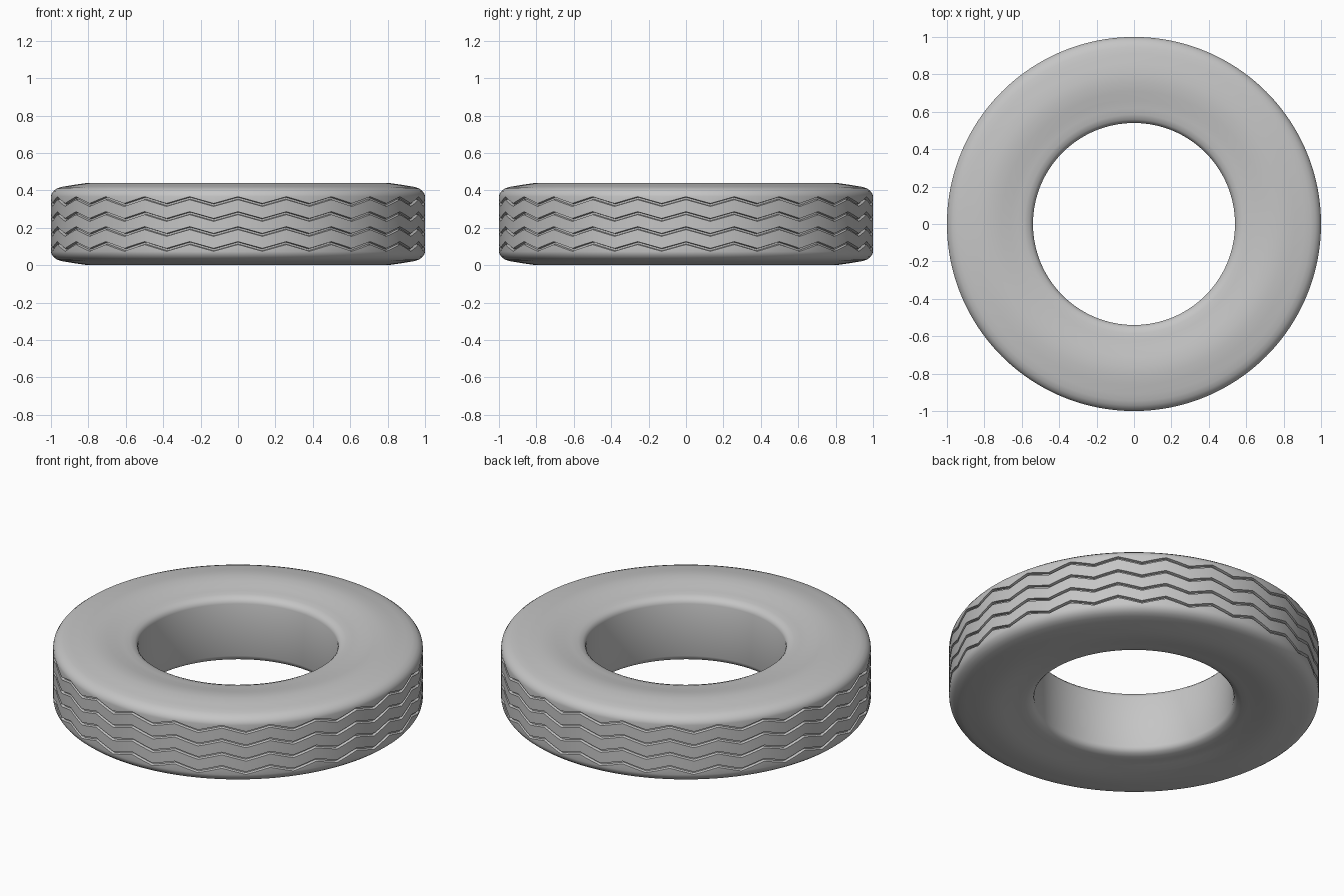
import bpy, bmesh, math

cube = bpy.data.objects.get("Cube")
if cube:
    bpy.data.objects.remove(cube, do_unlink=True)

MID = 0.22          # half the tyre width
COLUMNS = 192       # steps around the axle
ZIGZAGS = 24        # zigzag repeats around the tread
SWING = 0.018       # zigzag height to each side
GROOVE_HALF = 0.008
GROOVE_DEPTH = 0.016

rubber = bpy.data.materials.new("grey_rubber")
rubber.use_nodes = True
colour = (0.56, 0.56, 0.56, 1)
rubber.diffuse_color = colour
bsdf = rubber.node_tree.nodes["Principled BSDF"]
bsdf.inputs["Base Color"].default_value = colour
bsdf.inputs["Roughness"].default_value = 0.8

# Sidewall from the bead to the shoulder: radius, height above the middle
sidewall = [(0.54, 0.155), (0.545, 0.17), (0.558, 0.184), (0.585, 0.193),
            (0.62, 0.197), (0.66, 0.203), (0.71, 0.213), (0.76, 0.219),
            (0.81, 0.219), (0.86, 0.212), (0.91, 0.204), (0.945, 0.198),
            (0.97, 0.189), (0.987, 0.176), (0.997, 0.161), (1.0, 0.148)]

# Closed section: upper sidewall, grooved tread, lower sidewall
# Each point is radius, height, share of the zigzag
section = [(r, h, 0) for r, h in sidewall]
for row in (0.12, 0.04, -0.04, -0.12):
    section += [(1.0, row + GROOVE_HALF, 1),
                (1.0 - GROOVE_DEPTH, row + GROOVE_HALF * 0.6, 1),
                (1.0 - GROOVE_DEPTH, row - GROOVE_HALF * 0.6, 1),
                (1.0, row - GROOVE_HALF, 1)]
section += [(r, -h, 0) for r, h in reversed(sidewall)]


def zigzag(turn):
    """Triangle wave, with a peak at the front."""
    phase = (turn * ZIGZAGS) % 1
    return SWING * (abs(phase - 0.5) * 4 - 1)


# Sweep the section around the axle
bm = bmesh.new()
rings = []
for i in range(COLUMNS):
    turn = i / COLUMNS
    a = math.tau * turn - math.pi / 2
    rings.append([bm.verts.new((r * math.cos(a), r * math.sin(a),
                                MID + h + share * zigzag(turn)))
                  for r, h, share in section])
count = len(section)
for i in range(COLUMNS):
    here, there = rings[i], rings[(i + 1) % COLUMNS]
    for j in range(count):
        k = (j + 1) % count
        bm.faces.new((here[j], here[k], there[k], there[j]))
bmesh.ops.recalc_face_normals(bm, faces=bm.faces)

mesh = bpy.data.meshes.new("tyre")
bm.to_mesh(mesh)
bm.free()
mesh.materials.append(rubber)
tyre = bpy.data.objects.new("tyre", mesh)
bpy.context.collection.objects.link(tyre)

bpy.ops.object.select_all(action="DESELECT")
tyre.select_set(True)
bpy.context.view_layer.objects.active = tyre
bpy.ops.object.shade_smooth_by_angle(angle=math.radians(35))
